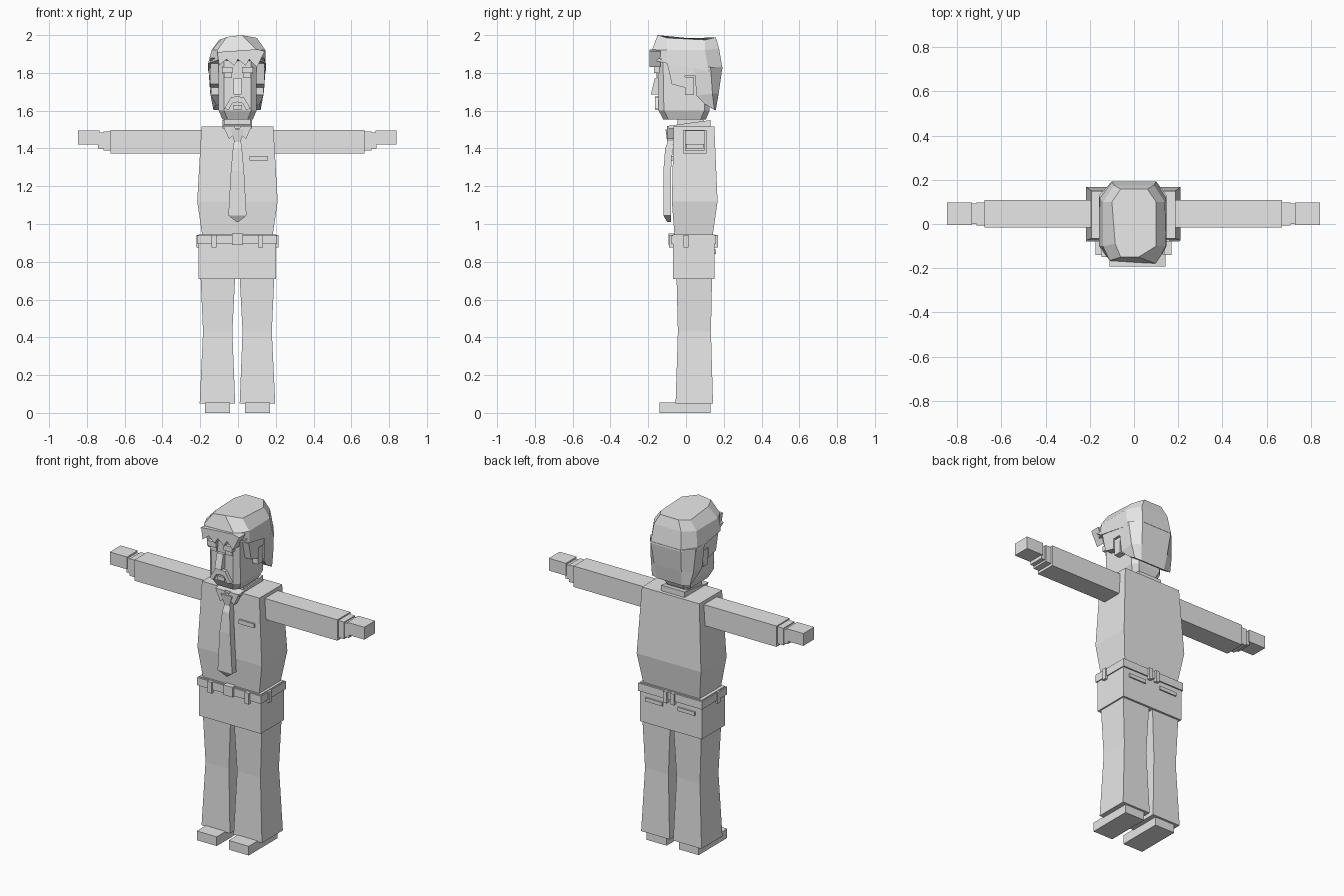
import bpy, bmesh

grey = bpy.data.materials.new("plain grey")
grey.diffuse_color = (0.8, 0.8, 0.8, 1)
CX = -0.003  # body centre line


def finish(name, bm):
    bmesh.ops.recalc_face_normals(bm, faces=bm.faces[:])
    mesh = bpy.data.meshes.new(name)
    bm.to_mesh(mesh)
    bm.free()
    mesh.materials.append(grey)
    ob = bpy.data.objects.new(name, mesh)
    bpy.context.collection.objects.link(ob)
    return ob


def rings(name, loops):
    """Skin a stack of equal-length point loops and cap both ends."""
    bm = bmesh.new()
    vs = [[bm.verts.new(p) for p in loop] for loop in loops]
    n = len(vs[0])
    for a, b in zip(vs, vs[1:]):
        for i in range(n):
            j = (i + 1) % n
            bm.faces.new((a[i], a[j], b[j], b[i]))
    bm.faces.new(vs[0][::-1])
    bm.faces.new(vs[-1])
    return finish(name, bm)


def stack(name, rows, bevel=0):
    """Rectangular sections, rows of (z, x0, x1, y0, y1), corners optionally cut."""
    loops = []
    for z, x0, x1, y0, y1 in rows:
        c = bevel
        if c:
            pts = [(x0 + c, y0), (x1 - c, y0), (x1, y0 + c), (x1, y1 - c),
                   (x1 - c, y1), (x0 + c, y1), (x0, y1 - c), (x0, y0 + c)]
        else:
            pts = [(x0, y0), (x1, y0), (x1, y1), (x0, y1)]
        loops.append([(x, y, z) for x, y in pts])
    return rings(name, loops)


def box(name, x0, x1, y0, y1, z0, z1):
    x0, x1 = sorted((x0, x1))
    return stack(name, [(z0, x0, x1, y0, y1), (z1, x0, x1, y0, y1)])


def prism(name, axis, pts, lo, hi):
    """Extrude a flat outline along x (outline in yz) or y (outline in xz)."""
    if axis == "x":
        return rings(name, [[(d, a, b) for a, b in pts] for d in (lo, hi)])
    return rings(name, [[(a, d, b) for a, b in pts] for d in (lo, hi)])


# paired limbs
for s, side in ((-1, "left"), (1, "right")):
    def sx(v):
        return CX + s * v

    def span(a, b):
        return sorted((sx(a), sx(b)))

    # flared trouser legs and shoes
    stack(side + "_leg", [(0.05, *span(0.012, 0.2), -0.055, 0.143),
                          (0.43, *span(0.027, 0.182), -0.043, 0.132),
                          (0.72, *span(0.012, 0.195), -0.05, 0.138)])
    box(side + "_shoe", *span(0.04, 0.172), -0.14, 0.13, 0, 0.055)

    # sleeve, cuff, wrist and hand
    box(side + "_sleeve", *span(0.18, 0.672), -0.015, 0.108, 1.372, 1.497)
    box(side + "_cuff", *span(0.66, 0.71), -0.006, 0.098, 1.388, 1.49)
    box(side + "_wrist", *span(0.70, 0.737), 0.0, 0.092, 1.40, 1.484)
    box(side + "_hand", *span(0.73, 0.843), -0.004, 0.098, 1.42, 1.494)

    # belt loops, back pockets and collar flap
    box(side + "_front_loop", *span(0.11, 0.136), -0.09, -0.06, 0.875, 0.942)
    box(side + "_side_loop", *span(0.20, 0.217), -0.012, 0.014, 0.875, 0.942)
    box(side + "_back_loop", *span(0.012, 0.035), 0.15, 0.17, 0.875, 0.942)
    box(side + "_back_pocket", *span(0.05, 0.165), 0.14, 0.158, 0.842, 0.864)
    prism(side + "_collar_flap", "y", [(sx(0), 1.49), (sx(0.02), 1.52), (sx(0.077), 1.52),
                                       (sx(0.045), 1.45)], -0.10, -0.055)

    # ears, brows, eyelids and moustache halves
    box(side + "_ear", *span(0.095, 0.138), -0.005, 0.042, 1.682, 1.778)
    box(side + "_brow", *span(0.025, 0.082), -0.17, -0.14, 1.80, 1.832)
    box(side + "_eye", *span(0.03, 0.072), -0.157, -0.14, 1.772, 1.80)
    prism(side + "_moustache", "y", [(sx(0), 1.675), (sx(0.033), 1.672), (sx(0.07), 1.61),
                                     (sx(0.045), 1.605), (sx(0.027), 1.64), (sx(0), 1.645)],
          -0.165, -0.135)

    # hair beside the temple and over the ear
    prism(side + "_temple_hair", "x", [(-0.15, 1.88), (-0.10, 1.85), (-0.075, 1.74),
                                       (-0.005, 1.722), (-0.005, 1.785), (0.055, 1.785),
                                       (0.08, 1.88)], sx(0.085), sx(0.143))

# hips, belt and buckle
box("hips", -0.21, 0.2, -0.07, 0.15, 0.71, 0.945)
box("belt", -0.216, 0.206, -0.078, 0.158, 0.893, 0.94)
box("buckle", CX - 0.03, CX + 0.03, -0.092, -0.06, 0.89, 0.95)

# shirt body with chest pocket
stack("torso", [(0.93, -0.188, 0.182, -0.06, 0.14),
                (1.12, -0.216, 0.21, -0.075, 0.167),
                (1.517, -0.193, 0.187, -0.065, 0.15)])
box("chest_pocket", 0.06, 0.16, -0.079, -0.06, 1.335, 1.36)

# collar and neck
prism("collar", "x", [(-0.09, 1.505), (-0.09, 1.52), (0.13, 1.55), (0.13, 1.51)],
      CX - 0.078, CX + 0.078)
box("neck", CX - 0.07, CX + 0.07, -0.045, 0.095, 1.5, 1.57)

# tie
stack("tie", [(z, CX - w, CX + w, y0, y1) for z, w, y0, y1 in
              ((1.01, 0.004, -0.10, -0.08), (1.045, 0.048, -0.12, -0.08),
               (1.28, 0.035, -0.12, -0.08), (1.40, 0.024, -0.11, -0.07),
               (1.44, 0.018, -0.095, -0.065))])
stack("tie_knot", [(1.435, CX - 0.016, CX + 0.016, -0.10, -0.06),
                   (1.50, CX - 0.037, CX + 0.037, -0.108, -0.06)])

# head with cut corners and a tapered jaw
stack("head", [(1.553, -0.082, 0.078, -0.12, 0.105),
               (1.60, -0.102, 0.098, -0.145, 0.125),
               (1.88, -0.102, 0.098, -0.15, 0.125)], bevel=0.028)
prism("nose", "x", [(-0.14, 1.772), (-0.165, 1.772), (-0.187, 1.685), (-0.14, 1.685)],
      CX - 0.021, CX + 0.021)
box("mouth", CX - 0.023, CX + 0.023, -0.158, -0.13, 1.606, 1.63)

# faceted crown of hair
rings("hair_crown", [
    [(-0.10, -0.17, 1.87), (0.10, -0.19, 1.87), (0.147, -0.10, 1.85), (0.147, 0.12, 1.81),
     (0.10, 0.193, 1.82), (-0.10, 0.193, 1.82), (-0.158, 0.12, 1.81), (-0.158, -0.10, 1.85)],
    [(-0.11, -0.165, 1.92), (0.10, -0.18, 1.92), (0.145, -0.10, 1.92), (0.14, 0.10, 1.92),
     (0.09, 0.175, 1.93), (-0.09, 0.175, 1.93), (-0.14, 0.10, 1.92), (-0.14, -0.10, 1.92)],
    [(-0.06, -0.15, 1.99), (0.02, -0.15, 2.0), (0.10, -0.10, 1.985), (0.10, 0.10, 1.975),
     (0.06, 0.158, 1.988), (-0.06, 0.158, 1.988), (-0.10, 0.10, 1.975), (-0.085, -0.09, 1.98)]])

# hair falling down the back of the head
rings("back_hair", [
    [(-0.115, 0.10, 1.635), (0.115, 0.10, 1.635), (0.12, 0.15, 1.605), (0.08, 0.157, 1.60),
     (-0.08, 0.157, 1.60), (-0.13, 0.15, 1.605)],
    [(-0.145, 0.055, 1.68), (0.135, 0.055, 1.68), (0.135, 0.14, 1.69), (0.09, 0.173, 1.69),
     (-0.09, 0.173, 1.69), (-0.147, 0.14, 1.69)],
    [(-0.155, 0.045, 1.83), (0.145, 0.045, 1.83), (0.147, 0.13, 1.83), (0.10, 0.193, 1.83),
     (-0.10, 0.193, 1.83), (-0.157, 0.13, 1.83)]])

# jagged fringe
prism("fringe", "y", [(-0.11, 1.91), (-0.10, 1.84), (-0.06, 1.872), (-0.02, 1.838),
                      (0.0, 1.872), (0.04, 1.838), (0.06, 1.872), (0.10, 1.83),
                      (0.142, 1.915), (0.10, 1.925)], -0.192, -0.135)
